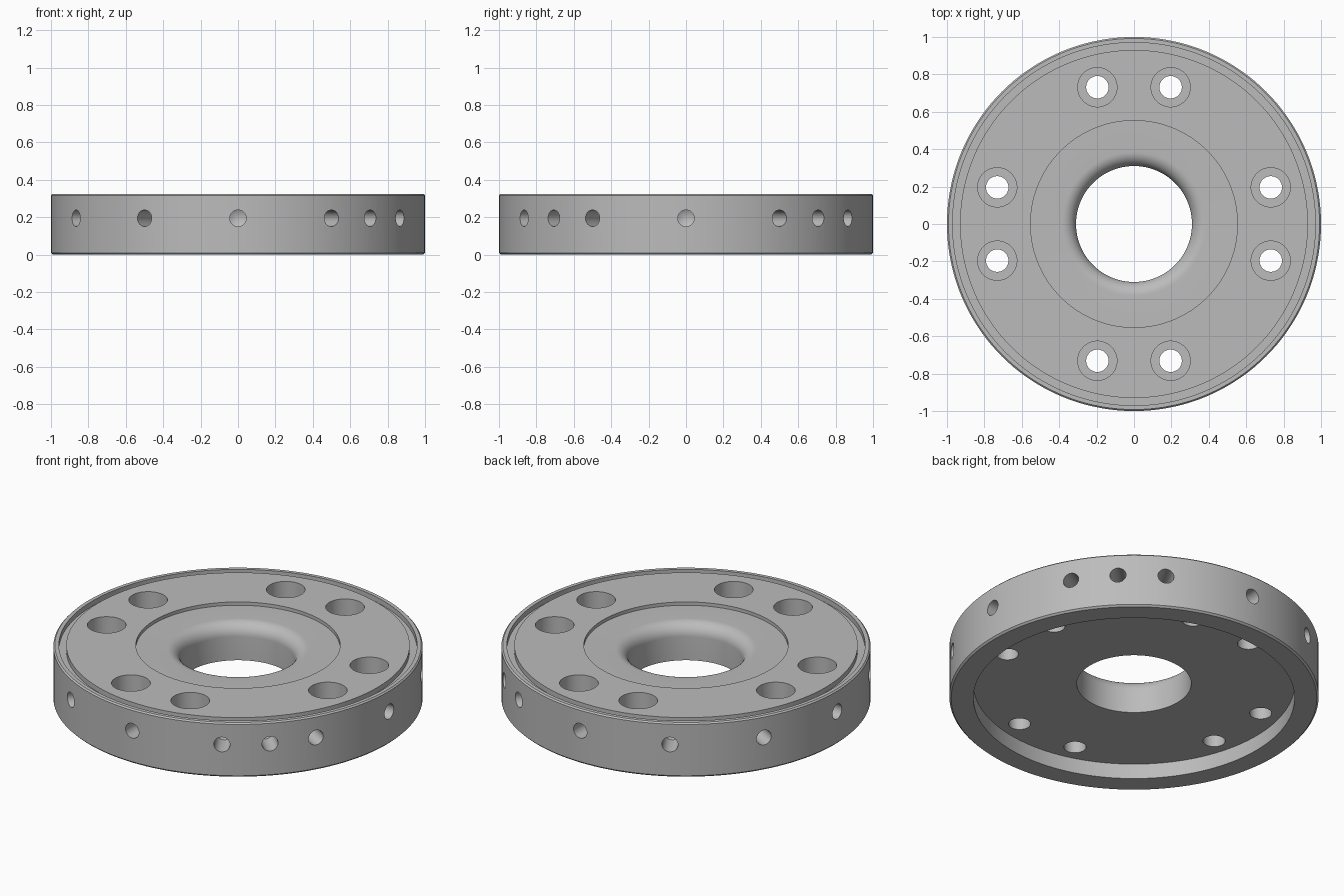
import bpy, bmesh, math
from mathutils import Matrix

if "Cube" in bpy.data.objects:
    bpy.data.objects.remove(bpy.data.objects["Cube"])

HEIGHT = 0.325
FLOOR = 0.09       # level of the underside recess
BORE = 0.31
FILLET = 0.075


def lathe(bm, profile, steps, closed, matrix=Matrix()):
    """Spin (radius, z) points about z, then place the result."""
    part = bmesh.new()
    verts = [part.verts.new((r, 0, z)) for r, z in profile]
    pairs = list(zip(verts, verts[1:]))
    if closed:
        pairs.append((verts[-1], verts[0]))
    edges = [part.edges.new(p) for p in pairs]
    bmesh.ops.spin(part, geom=verts + edges, cent=(0, 0, 0), axis=(0, 0, 1),
                   angle=math.tau, steps=steps)
    bmesh.ops.remove_doubles(part, verts=part.verts, dist=1e-5)
    bmesh.ops.recalc_face_normals(part, faces=part.faces)
    part.transform(matrix)
    temp = bpy.data.meshes.new("temp")
    part.to_mesh(temp)
    part.free()
    bm.from_mesh(temp)
    bpy.data.meshes.remove(temp)


def make_object(name, bm):
    mesh = bpy.data.meshes.new(name)
    bm.to_mesh(mesh)
    bm.free()
    obj = bpy.data.objects.new(name, mesh)
    bpy.context.collection.objects.link(obj)
    return obj


# Flange body: underside recess, chamfered rim, face groove, shallow seat, rounded bore
seat = HEIGHT - 0.02
profile = [(BORE, FLOOR), (0.87, FLOOR), (0.87, 0), (0.99, 0), (1, 0.01),
           (1, HEIGHT - 0.008), (0.992, HEIGHT), (0.97, HEIGHT),
           (0.97, HEIGHT - 0.03), (0.93, HEIGHT - 0.03), (0.93, HEIGHT),
           (0.553, HEIGHT), (0.553, seat)]
for i in range(11):
    a = math.pi / 2 * i / 10
    profile.append((BORE + FILLET * (1 - math.sin(a)),
                    seat - FILLET * (1 - math.cos(a))))
bm = bmesh.new()
lathe(bm, profile, 144, True)
body = make_object("flange_body", bm)

# Cutters: stepped bolt holes in four pairs, then blind holes round the rim
cut = bmesh.new()
bolt = [(0, 0), (0.06, 0), (0.06, 0.2), (0.105, 0.2), (0.105, 0.4), (0, 0.4)]
for quarter in range(4):
    for side in (-15, 15):
        turn = Matrix.Rotation(math.radians(quarter * 90 + side), 4, 'Z')
        lathe(cut, bolt, 40, False, turn @ Matrix.Translation((0.757, 0, 0)))

blind = [(0, 0.82), (0.044, 0.845), (0.044, 1.1), (0, 1.1)]
for angle in list(range(0, 360, 30)) + [-45, 45]:
    turn = Matrix.Rotation(math.radians(angle), 4, 'Z')
    lie = Matrix.Rotation(math.pi / 2, 4, 'Y')
    lathe(cut, blind, 32, False, Matrix.Translation((0, 0, 0.195)) @ turn @ lie)
cutter = make_object("hole_cutter", cut)
cutter.hide_render = True

# Cut the holes and discard the cutter
bpy.ops.object.select_all(action='DESELECT')
body.select_set(True)
bpy.context.view_layer.objects.active = body
mod = body.modifiers.new("holes", 'BOOLEAN')
mod.operation = 'DIFFERENCE'
mod.solver = 'EXACT'
mod.object = cutter
bpy.ops.object.modifier_apply(modifier=mod.name)
bpy.data.objects.remove(cutter)

# Plain grey metal
metal = bpy.data.materials.new("grey_metal")
metal.use_nodes = True
colour = (0.5, 0.5, 0.5, 1)
metal.diffuse_color = colour
metal.node_tree.nodes["Principled BSDF"].inputs["Base Color"].default_value = colour
body.data.materials.clear()
body.data.materials.append(metal)
bpy.ops.object.shade_smooth_by_angle(angle=math.radians(30))
